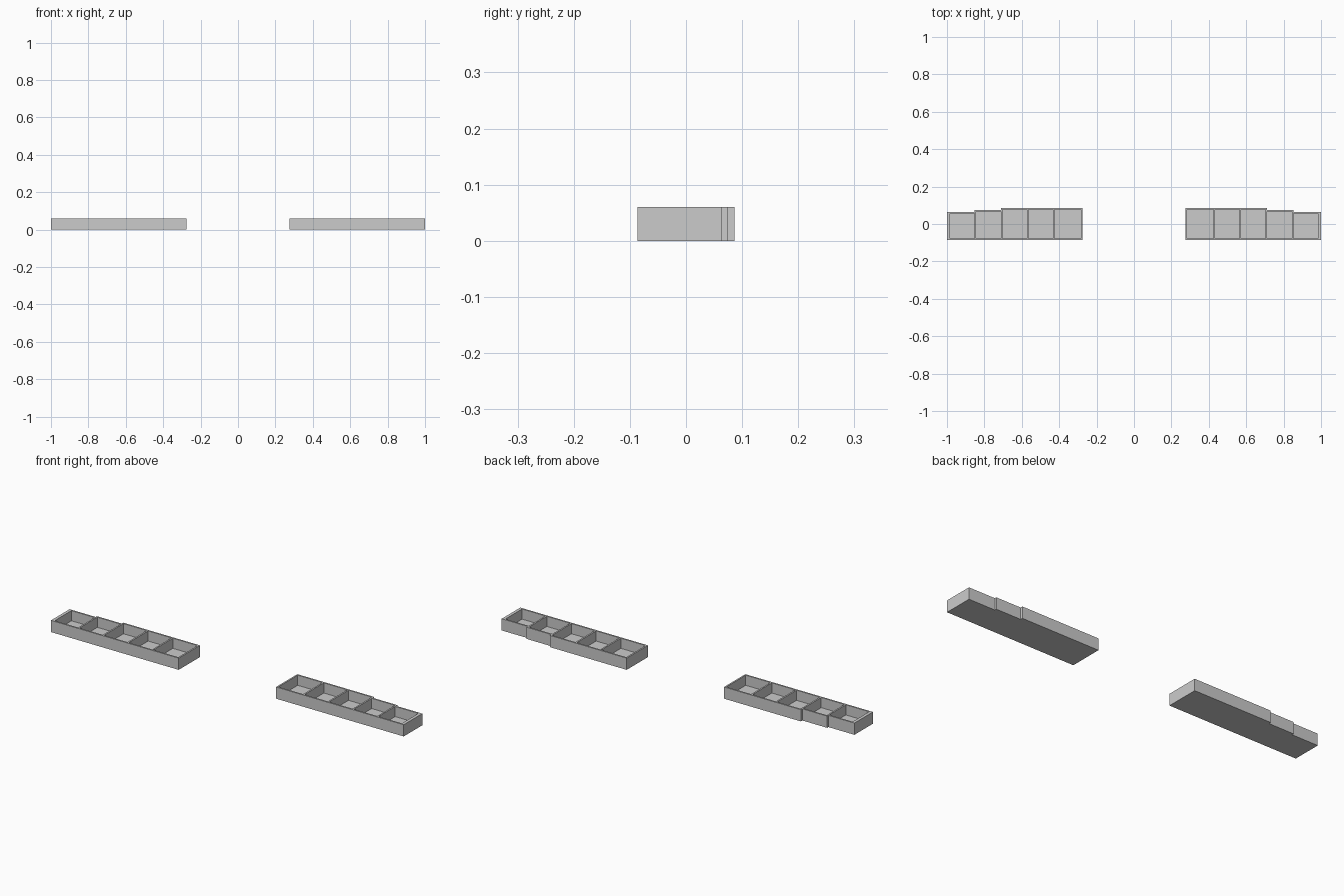
import bpy, bmesh
from mathutils import Matrix, Vector

if "Cube" in bpy.data.objects:
    bpy.data.objects.remove(bpy.data.objects["Cube"])

H, FLOOR, WALL = 0.06, 0.008, 0.008
FRONT = -0.086
END_WALL = 0.016
# compartment boundaries and back edge of each compartment, inner to outer
EDGES = [0.276, 0.432, 0.572, 0.712, 0.852, 1.0]
BACKS = [0.086, 0.086, 0.086, 0.074, 0.064]


def to_object(bm, name):
    bmesh.ops.recalc_face_normals(bm, faces=bm.faces)
    mesh = bpy.data.meshes.new(name)
    bm.to_mesh(mesh)
    bm.free()
    obj = bpy.data.objects.new(name, mesh)
    bpy.context.collection.objects.link(obj)
    return obj


def add_box(bm, lo, hi):
    lo, hi = Vector(lo), Vector(hi)
    m = Matrix.Translation((lo + hi) / 2) @ Matrix.Diagonal((*(hi - lo), 1))
    bmesh.ops.create_cube(bm, size=1, matrix=m)


def make_tray(name, side):
    # solid body with a stepped back
    outline = [(EDGES[0], FRONT), (EDGES[-1], FRONT)]
    for i in reversed(range(5)):
        for x in (EDGES[i + 1], EDGES[i]):
            p = (x, BACKS[i])
            if i in (0, 1, 2) and x in EDGES[1:3]:
                continue
            outline.append(p)
    bm = bmesh.new()
    base = bm.faces.new([bm.verts.new((side * x, y, 0)) for x, y in outline])
    top = bmesh.ops.extrude_face_region(bm, geom=[base])["geom"]
    bmesh.ops.translate(bm, vec=(0, 0, H),
                        verts=[g for g in top if isinstance(g, bmesh.types.BMVert)])
    tray = to_object(bm, name)

    # five open compartments
    bm = bmesh.new()
    for i in range(5):
        x0 = EDGES[i] + (WALL if i == 0 else 0)
        x1 = EDGES[i + 1] - (END_WALL if i == 4 else WALL)
        xa, xb = sorted((side * x0, side * x1))
        add_box(bm, (xa, FRONT + WALL, FLOOR), (xb, BACKS[i] - WALL, H + 0.05))
    cutter = to_object(bm, name + "_cutter")
    cutter.hide_render = True

    mod = tray.modifiers.new("compartments", "BOOLEAN")
    mod.operation = "DIFFERENCE"
    mod.solver = "EXACT"
    mod.object = cutter
    bpy.context.view_layer.objects.active = tray
    bpy.ops.object.modifier_apply(modifier=mod.name)
    bpy.data.objects.remove(cutter)


make_tray("right_tray", 1)
make_tray("left_tray", -1)
